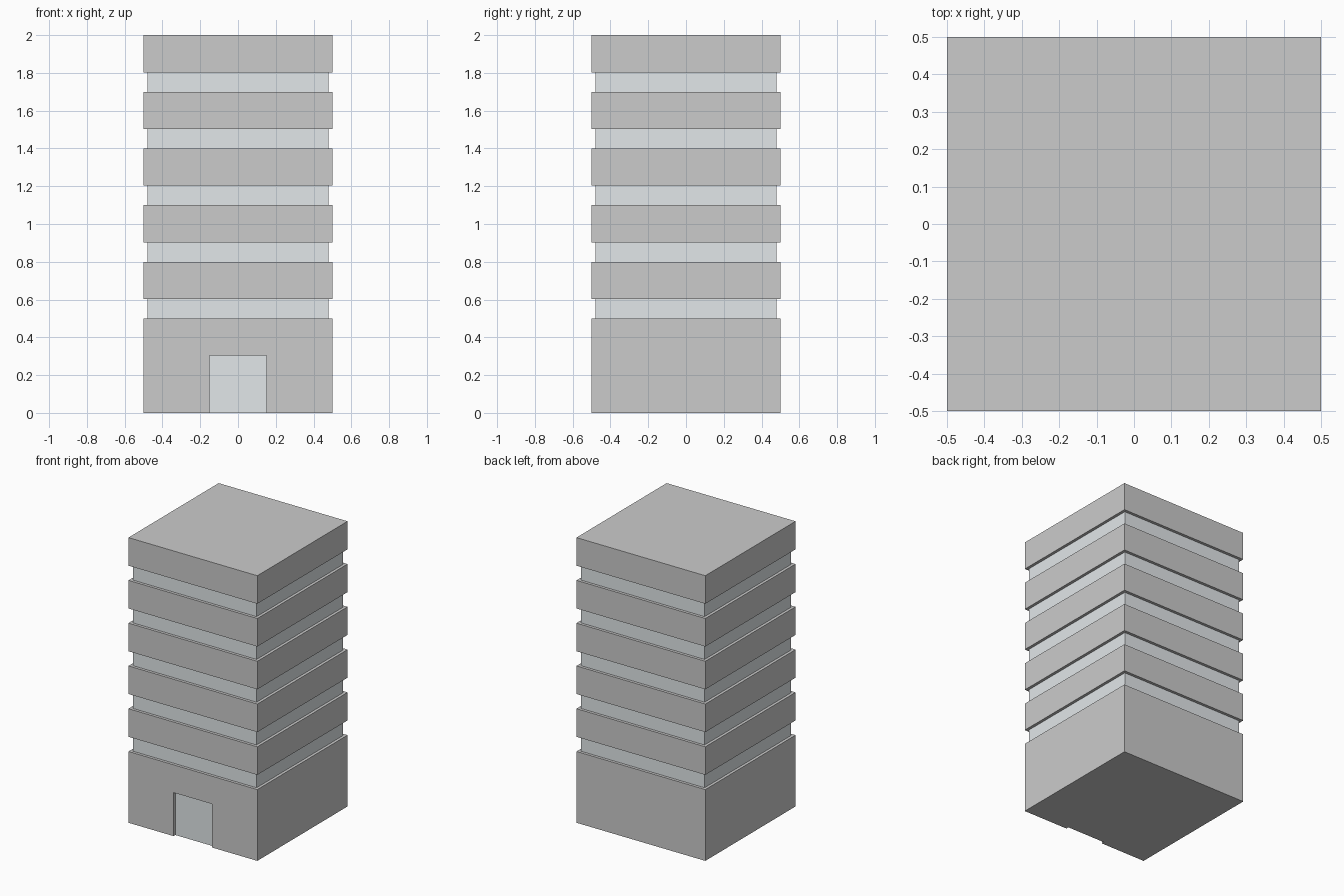
import bpy
import bmesh

if "Cube" in bpy.data.objects:
    bpy.data.objects.remove(bpy.data.objects["Cube"])

HALF, RECESS = 0.5, 0.02
DOOR_W, DOOR_H = 0.30, 0.305


def material(name, rgb):
    m = bpy.data.materials.new(name)
    m.diffuse_color = (*rgb, 1)
    m.use_nodes = True
    m.node_tree.nodes["Principled BSDF"].inputs["Base Color"].default_value = m.diffuse_color
    return m


MATS = [material("concrete", (0.69, 0.69, 0.69)), material("glass", (0.76, 0.80, 0.82))]


def finish(name, bm):
    bmesh.ops.recalc_face_normals(bm, faces=bm.faces[:])
    mesh = bpy.data.meshes.new(name)
    bm.to_mesh(mesh)
    bm.free()
    for m in MATS:
        mesh.materials.append(m)
    obj = bpy.data.objects.new(name, mesh)
    bpy.context.collection.objects.link(obj)
    return obj


# Tower shell: square rings stacked upward, stepping in at each window band
levels = [(0, HALF)]
for i in range(5):
    z0, z1 = 0.5 + 0.3 * i, 0.603 + 0.3 * i
    inner = HALF - RECESS
    levels += [(z0, HALF), (z0, inner), (z1, inner), (z1, HALF)]
levels.append((2.0, HALF))

bm = bmesh.new()
rings = [[bm.verts.new((sx * r, sy * r, z)) for sx, sy in ((-1, -1), (1, -1), (1, 1), (-1, 1))]
         for z, r in levels]
bm.faces.new(rings[0])
bm.faces.new(rings[-1])
for n, (a, b) in enumerate(zip(rings, rings[1:])):
    for k in range(4):
        f = bm.faces.new((a[k], a[k - 3], b[k - 3], b[k]))
        f.material_index = int(n % 4 == 2)  # recessed band walls are glass
tower = finish("tower", bm)

# Doorway: shallow cut in the front whose back wall is glass
bm = bmesh.new()
bmesh.ops.create_cube(bm, size=1)
front, back = -HALF - 0.1, -HALF + RECESS
for v in bm.verts:
    v.co = (v.co.x * DOOR_W, back if v.co.y > 0 else front, DOOR_H if v.co.z > 0 else -0.1)
for f in bm.faces:
    f.material_index = int(all(abs(v.co.y - back) < 1e-5 for v in f.verts))
cutter = finish("door_cutter", bm)
cutter.hide_render = True

mod = tower.modifiers.new("doorway", 'BOOLEAN')
mod.operation = 'DIFFERENCE'
mod.solver = 'EXACT'
mod.object = cutter
bpy.context.view_layer.objects.active = tower
tower.select_set(True)
bpy.ops.object.modifier_apply(modifier=mod.name)
bpy.data.objects.remove(cutter)
